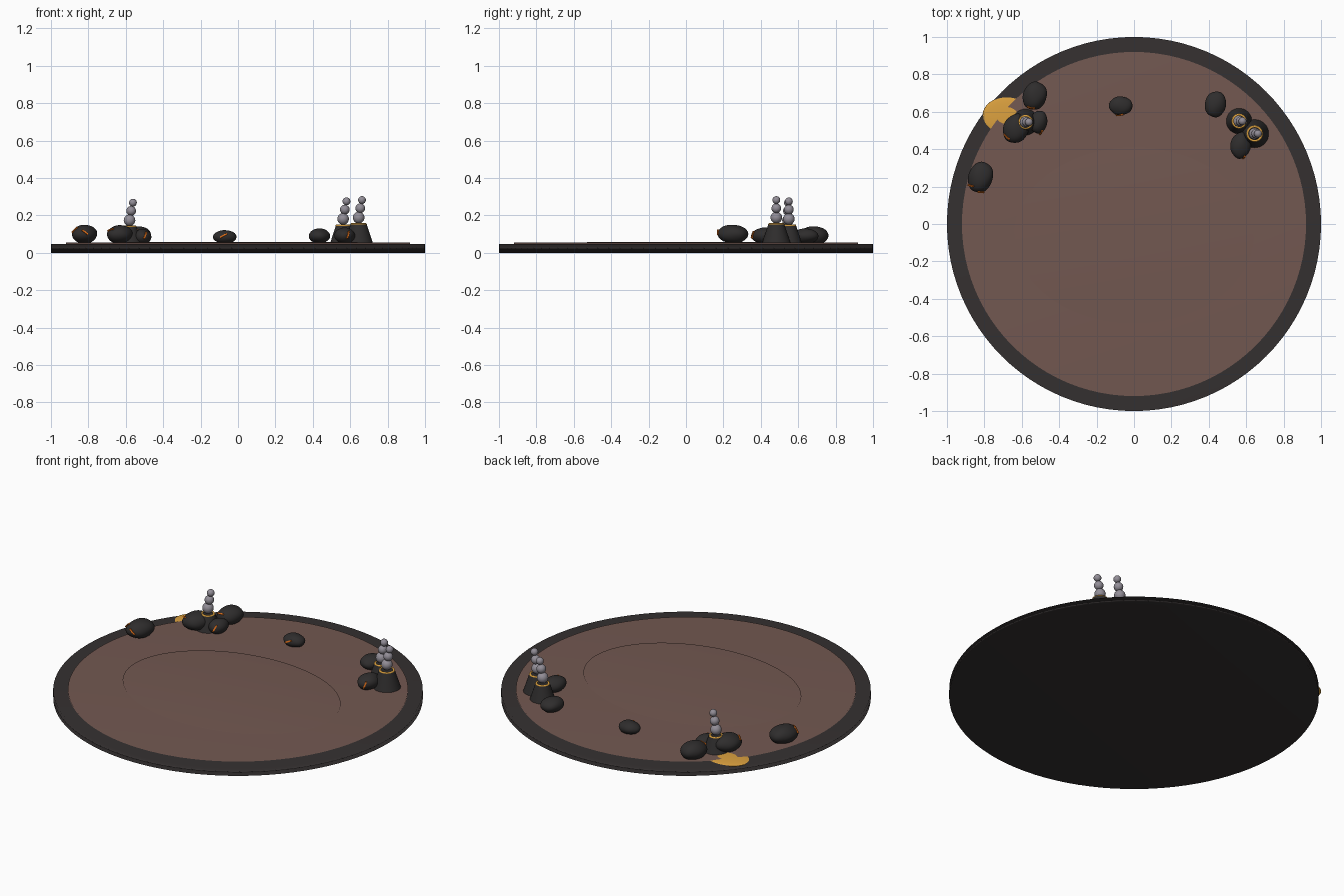
import bpy, math
from mathutils import Vector

if "Cube" in bpy.data.objects:
    bpy.data.objects.remove(bpy.data.objects["Cube"])


def material(name, r, g, b):
    m = bpy.data.materials.new(name)
    m.use_nodes = True
    m.diffuse_color = (r, g, b, 1)
    m.node_tree.nodes["Principled BSDF"].inputs["Base Color"].default_value = (r, g, b, 1)
    return m


charcoal = material("charcoal", 0.035, 0.030, 0.030)
rock_black = material("rock black", 0.028, 0.026, 0.026)
brown = material("earth brown", 0.17, 0.098, 0.082)
gold = material("gold", 0.72, 0.36, 0.05)
lava = material("lava orange", 0.75, 0.16, 0.01)
smoke = material("smoke grey", 0.29, 0.27, 0.31)


def finish(name, mat, smooth=True):
    ob = bpy.context.object
    ob.name = name
    ob.data.materials.append(mat)
    if smooth:
        bpy.ops.object.shade_smooth()
    return ob


def disc(name, mat, x, y, z0, z1, rx, ry):
    bpy.ops.mesh.primitive_cylinder_add(vertices=96, radius=1, depth=1,
                                        location=(x, y, (z0 + z1) / 2))
    bpy.context.object.scale = (rx, ry, z1 - z0)
    return finish(name, mat)


# Base plate, ground and the low oval step in its middle
disc("base_plate", charcoal, 0, 0, 0, 0.048, 1, 1)
disc("ground", brown, 0, 0, 0.03, 0.054, 0.92, 0.92)
disc("oval_step", brown, 0, -0.06, 0.04, 0.058, 0.64, 0.47)

# Gold patch that peeks out from under the ground onto the rim
bpy.ops.mesh.primitive_uv_sphere_add(segments=32, ring_count=16, radius=1,
                                     location=(-0.68, 0.58, 0.046))
bpy.context.object.scale = (0.13, 0.1, 0.009)
finish("gold_patch", gold)


def rock(name, centre, size, turn, cracks):
    bpy.ops.mesh.primitive_ico_sphere_add(subdivisions=4, radius=1, location=centre,
                                          rotation=(0, 0, math.radians(turn)))
    ob = bpy.context.object
    ob.scale = size
    # Gentle lumps
    for v in ob.data.vertices:
        c = v.co
        v.co = c * (1 + 0.03 * math.sin(4 * c.x + turn) * math.cos(3 * c.y + 2 * c.z))
    finish(name, rock_black)
    # Thin glowing cracks lying on the front: (sideways, up, tilt)
    for i, (u, w, tilt) in enumerate(cracks):
        n = Vector((u, -math.sqrt(1 - u * u - w * w), w))
        spot = Vector((n.x * size[0], n.y * size[1], n.z * size[2]))
        normal = Vector((n.x / size[0], n.y / size[1], n.z / size[2])).normalized()
        spin = ob.rotation_euler.to_matrix()
        facing = (spin @ normal).to_track_quat('Z', 'Y')
        bpy.ops.mesh.primitive_cube_add(size=1, location=Vector(centre) + spin @ spot)
        crack = bpy.context.object
        crack.rotation_euler = (facing.to_matrix() @
                                Vector((0, 0, 1)).to_track_quat('Z', 'Y').to_matrix()).to_euler()
        crack.rotation_euler.rotate_axis('Z', math.radians(tilt))
        crack.scale = (0.042, 0.008, 0.008)
        finish(f"{name}_crack_{i + 1}", lava, False)


one = [(-0.1, 0.2, 30)]
two = [(-0.55, 0.45, 60), (0.4, 0.2, -40)]
rock("rock_far_right", (-0.82, 0.25, 0.1), (0.066, 0.084, 0.05), -18, two)
rock("rock_back_right", (-0.53, 0.685, 0.092), (0.064, 0.077, 0.05), -18, [(0, 0.5, 10)])
rock("rock_front_right", (-0.63, 0.51, 0.098), (0.068, 0.08, 0.05), -25, [(-0.4, 0.5, 20)])
rock("rock_small_right", (-0.51, 0.545, 0.085), (0.046, 0.062, 0.042), -10, [(0.5, 0.2, 60)])
rock("rock_middle", (-0.07, 0.632, 0.085), (0.063, 0.05, 0.036), 0, one)
rock("rock_back_left", (0.435, 0.64, 0.09), (0.057, 0.07, 0.04), -10, [])
rock("rock_front_left", (0.57, 0.42, 0.092), (0.054, 0.07, 0.043), -8, [(0.5, 0.1, 70)])


# Small vents: cone, gold lip and a stack of smoke puffs
def vent(name, x, y, base, top, height):
    bpy.ops.mesh.primitive_cone_add(vertices=32, radius1=base, radius2=top,
                                    depth=height - 0.04, location=(x, y, (height + 0.04) / 2))
    finish(name + "_cone", rock_black, False)
    bpy.ops.object.shade_smooth_by_angle()
    bpy.ops.mesh.primitive_torus_add(major_radius=top - 0.004, minor_radius=0.006,
                                     major_segments=32, minor_segments=8,
                                     location=(x, y, height - 0.003))
    finish(name + "_lip", gold)
    for i, (rise, r) in enumerate(((0.032, 0.031), (0.082, 0.026), (0.126, 0.021))):
        bpy.ops.mesh.primitive_uv_sphere_add(segments=24, ring_count=12, radius=r,
                                             location=(x + 0.009 * i, y, height + rise))
        finish(f"{name}_puff_{i + 1}", smoke)


vent("right_vent", -0.58, 0.545, 0.075, 0.037, 0.142)
vent("left_vent_back", 0.562, 0.55, 0.073, 0.038, 0.149)
vent("left_vent_front", 0.645, 0.483, 0.08, 0.042, 0.156)
